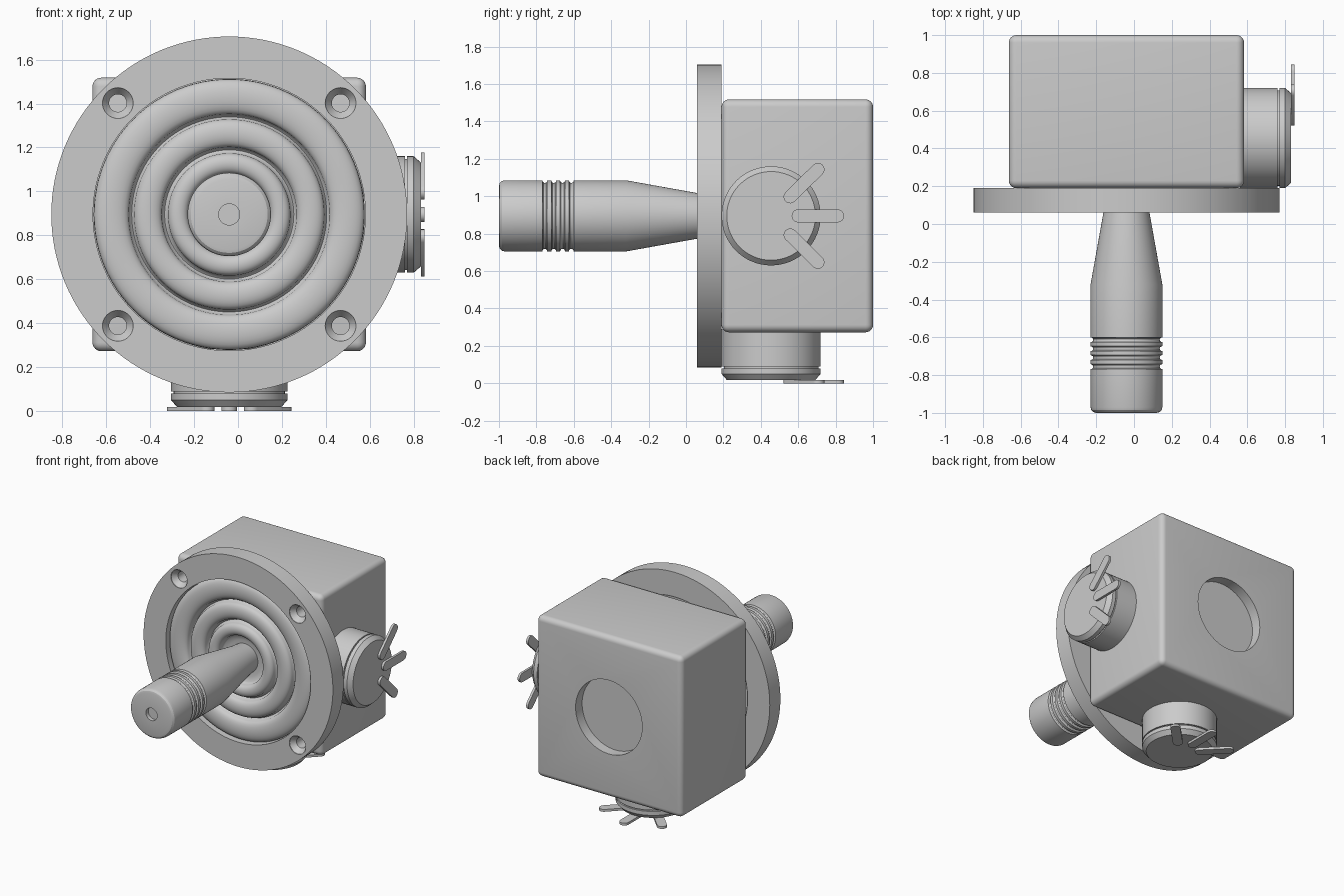
import bpy, bmesh
from math import pi, cos, sin, radians
from mathutils import Matrix, Vector

if "Cube" in bpy.data.objects:
    bpy.data.objects.remove(bpy.data.objects["Cube"])

CX, CZ = -0.04, 0.895
AXIS = Matrix.Translation((CX, 0, CZ)) @ Matrix.Rotation(-pi / 2, 4, 'X')  # local z -> +y


def finish(name, bm, matrix=Matrix.Identity(4)):
    bmesh.ops.transform(bm, matrix=matrix, verts=bm.verts)
    bmesh.ops.recalc_face_normals(bm, faces=bm.faces)
    me = bpy.data.meshes.new(name)
    bm.to_mesh(me)
    bm.free()
    ob = bpy.data.objects.new(name, me)
    bpy.context.collection.objects.link(ob)
    return ob


def activate(ob):
    bpy.ops.object.select_all(action='DESELECT')
    ob.select_set(True)
    bpy.context.view_layer.objects.active = ob


def smooth(ob, angle=32):
    activate(ob)
    bpy.ops.object.shade_smooth_by_angle(angle=radians(angle))
    return ob


def lathe(name, profile, matrix=AXIS, n=96, closed=False):
    """Revolve (radius, height) points about the local z axis."""
    bm = bmesh.new()
    rings = []
    for r, h in profile:
        if r == 0:
            rings.append([bm.verts.new((0, 0, h))] * n)
        else:
            rings.append([bm.verts.new((r * cos(2 * pi * i / n), r * sin(2 * pi * i / n), h))
                          for i in range(n)])
    pairs = list(zip(rings, rings[1:])) + ([(rings[-1], rings[0])] if closed else [])
    for a, b in pairs:
        for i in range(n):
            j = (i + 1) % n
            bm.faces.new(list(dict.fromkeys((a[i], a[j], b[j], b[i]))))
    return finish(name, bm, matrix)


def cut(ob, cutters):
    for c in cutters:
        activate(ob)
        m = ob.modifiers.new("cut", 'BOOLEAN')
        m.object, m.solver = c, 'EXACT'
        bpy.ops.object.modifier_apply(modifier=m.name)
        bpy.data.objects.remove(c)


# Housing box with a round recess in the back
bm = bmesh.new()
bmesh.ops.create_cube(bm, size=1, matrix=Matrix.Translation((CX, 0.595, CZ))
                      @ Matrix.Diagonal((1.245, 0.81, 1.245, 1)))
bmesh.ops.bevel(bm, geom=bm.edges[:], offset=0.04, segments=6, profile=0.5, affect='EDGES')
housing = finish("housing", bm)
cut(housing, [lathe("recess_cutter", [(0, 0.92), (0.285, 0.92), (0.285, 1.1), (0, 1.1)], n=64)])
smooth(housing)

# Mounting flange with four countersunk holes
flange = lathe("flange", [(0.62, 0.06), (0.81, 0.06), (0.81, 0.19), (0.62, 0.19)],
               n=128, closed=True)
holes = []
for sx in (-1, 1):
    for sz in (-1, 1):
        at = Matrix.Translation((sx * 0.507, 0, sz * 0.507)) @ AXIS
        holes.append(lathe("screw_hole_cutter", [(0, 0), (0.07, 0), (0.07, 0.065), (0.04, 0.105),
                                                 (0.04, 0.25), (0, 0.25)], at, 40))
cut(flange, holes)
smooth(flange)

# Rubber bellows: rounded concentric ridges inside the flange
prof = [(0.617, 0.19), (0.617, 0.105)]
for r_out, r_in in ((0.617, 0.455), (0.435, 0.305), (0.28, 0.185)):
    mid, half = (r_out + r_in) / 2, (r_out - r_in) / 2
    for k in range(13):
        t = pi * k / 12
        c = cos(t)
        prof.append((mid + half * c, 0.12 - 0.05 * sin(t) ** 0.7 if 0 < k < 12 else 0.12))
    prof.append((r_in - 0.011, 0.13))
prof += [(0.14, 0.14), (0.10, 0.14)]
smooth(lathe("bellows", prof), 50)

# Stick handle: end dimple, rounded tip, four grip grooves, taper into the bellows
stick = [(0, -0.97), (0.048, -0.97), (0.048, -1.0), (0.16, -1.0), (0.175, -0.996),
         (0.186, -0.985), (0.19, -0.97)]
for y in (-0.755, -0.707, -0.66, -0.613):
    stick += [(0.19 - 0.014 * sin(pi * k / 6), y - 0.013 * cos(pi * k / 6)) for k in range(7)]
stick += [(0.19, -0.32), (0.122, 0.06), (0.11, 0.16), (0, 0.16)]
smooth(lathe("stick", stick, n=64), 30)


# Potentiometers: stepped can plus three flat solder tabs
def tab(name, a, b, matrix, w=0.035):
    a, b = Vector(a), Vector(b)
    d = (b - a).normalized()
    s = Vector((-d.y, d.x))
    bm = bmesh.new()
    pts = []
    for c, sign in ((b, 1), (a, -1)):
        for k in range(11):
            t = -pi / 2 + pi * k / 10
            pts.append(c + sign * w * (d * cos(t) + s * sin(t)))
    f = bm.faces.new([bm.verts.new((p.x, p.y, 0.252)) for p in pts])
    ext = bmesh.ops.extrude_face_region(bm, geom=[f])
    bmesh.ops.translate(bm, vec=(0, 0, 0.018),
                        verts=[v for v in ext["geom"] if isinstance(v, bmesh.types.BMVert)])
    smooth(finish(name, bm, matrix))


can = [(0, -0.02), (0.265, -0.02), (0.265, 0.18), (0.253, 0.18), (0.253, 0.19), (0.265, 0.19),
       (0.265, 0.22), (0.237, 0.252), (0, 0.252)]
tabs = [((0.145, 0), (0.355, 0)), ((0.102, 0.102), (0.25, 0.248)), ((0.102, -0.102), (0.25, -0.248))]
side_frame = Matrix(((0, 0, 1, 0.58), (1, 0, 0, 0.455), (0, 1, 0, CZ), (0, 0, 0, 1)))
bottom_frame = Matrix(((0, 1, 0, CX), (1, 0, 0, 0.455), (0, 0, -1, 0.27), (0, 0, 0, 1)))
for label, frame in (("side", side_frame), ("bottom", bottom_frame)):
    smooth(lathe(label + "_potentiometer", can, frame, 64), 30)
    for i, (a, b) in enumerate(tabs):
        tab(f"{label}_terminal_{i + 1}", a, b, frame)
